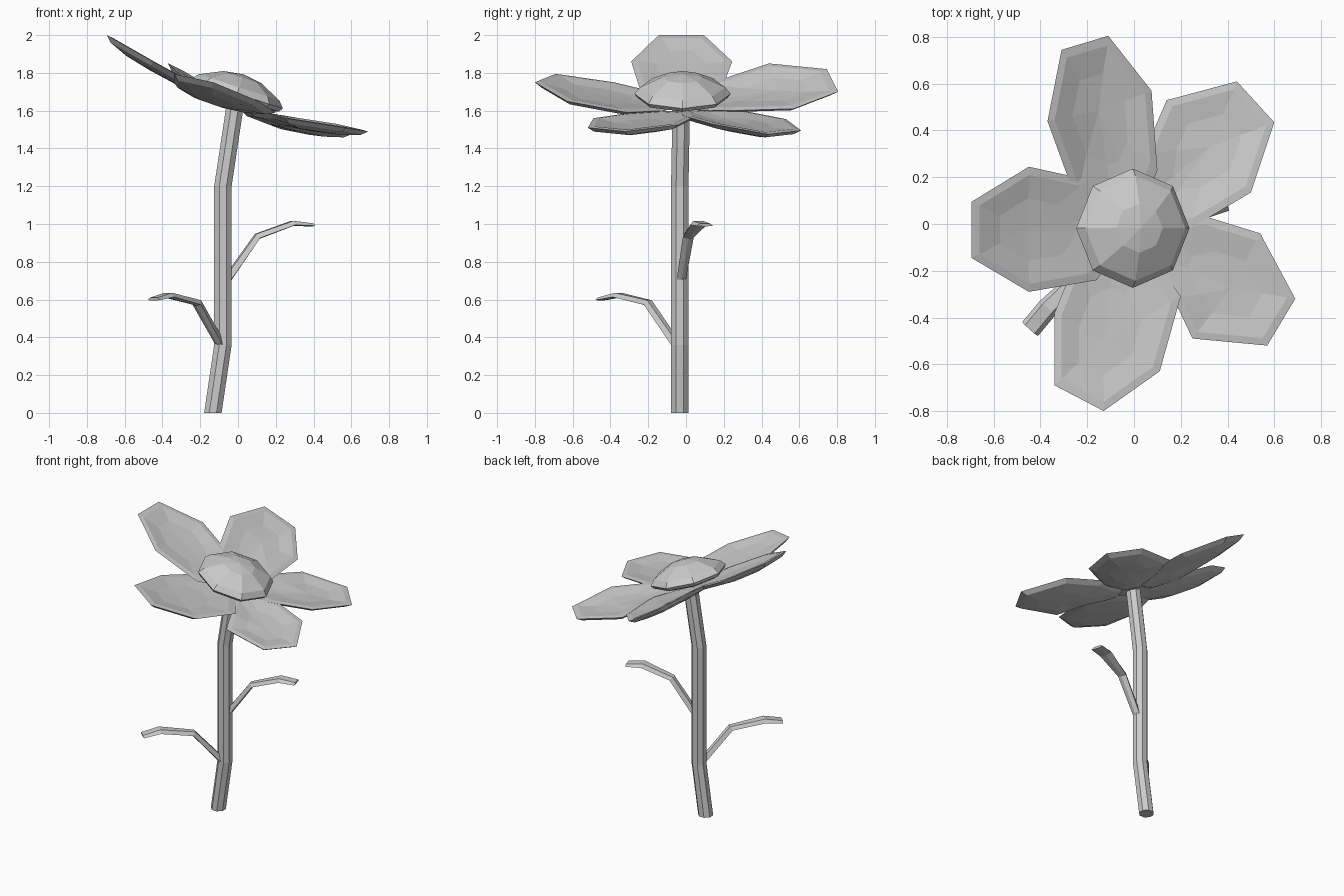
import bpy, bmesh, math
from mathutils import Vector, Matrix

if "Cube" in bpy.data.objects:
    bpy.data.objects.remove(bpy.data.objects["Cube"])


def make_object(name, bm):
    bmesh.ops.recalc_face_normals(bm, faces=bm.faces)
    mesh = bpy.data.meshes.new(name)
    bm.to_mesh(mesh)
    bm.free()
    obj = bpy.data.objects.new(name, mesh)
    bpy.context.collection.objects.link(obj)
    return obj


def loft(bm, rings, cap=True):
    """Skin a list of closed rings of points; returns the vertex rings."""
    vr = [[bm.verts.new(p) for p in ring] for ring in rings]
    for a, b in zip(vr, vr[1:]):
        n = len(a)
        for i in range(n):
            j = (i + 1) % n
            bm.faces.new((a[i], a[j], b[j], b[i]))
    if cap:
        bm.faces.new(vr[0])
        bm.faces.new(vr[-1])
    return vr


def fan(bm, ring, point):
    tip = bm.verts.new(point)
    for i in range(len(ring)):
        bm.faces.new((ring[i], ring[(i + 1) % len(ring)], tip))


# Stem: bent eight-sided tube
bm = bmesh.new()
path = [(-0.133, -0.033, 0), (-0.08, -0.033, 0.36), (-0.08, -0.033, 1.2), (-0.015, -0.025, 1.63)]
angles = [math.radians(22.5 + 45 * k) for k in range(8)]
loft(bm, [[Vector(p) + Vector((0.05 * math.cos(a), 0.05 * math.sin(a), 0)) for a in angles] for p in path])
make_object("stem", bm)

# Flower centre: tilted low dome
bm = bmesh.new()
profile = [(0.18, -0.04), (0.24, -0.022), (0.255, 0.0), (0.225, 0.035), (0.105, 0.092)]
rings = loft(bm, [[Vector((r * math.cos(k * math.pi / 4), r * math.sin(k * math.pi / 4), h))
                   for k in range(8)] for r, h in profile], cap=False)
fan(bm, rings[0], (0, 0, -0.08))
fan(bm, rings[-1], (0, 0, 0.108))
bm.transform(Matrix.Translation((-0.005, -0.018, 1.69)) @ Matrix.Rotation(math.radians(18), 4, 'Y'))
make_object("flower_centre", bm)

# Petals: cupped plates; outline = base, shoulder, tip, tip, shoulder, base
outlines = {
    "petal_back": [(0.1, 0.23, 1.6), (0.075, 0.57, 1.61), (-0.11, 0.805, 1.70),
                   (-0.31, 0.745, 1.82), (-0.37, 0.44, 1.85), (-0.25, 0.11, 1.74)],
    "petal_back_right": [(0.24, -0.02, 1.575), (0.5, 0.135, 1.53), (0.6, 0.435, 1.475),
                         (0.44, 0.61, 1.495), (0.14, 0.53, 1.555), (0.04, 0.3, 1.6)],
    "petal_front_right": [(0.17, -0.32, 1.585), (0.25, -0.49, 1.56), (0.57, -0.52, 1.51),
                          (0.69, -0.32, 1.49), (0.54, -0.04, 1.525), (0.28, 0.04, 1.565)],
    "petal_front": [(-0.24, -0.13, 1.69), (-0.34, -0.38, 1.75), (-0.34, -0.69, 1.795),
                    (-0.13, -0.8, 1.75), (0.11, -0.63, 1.65), (0.2, -0.31, 1.59)],
    "petal_left": [(-0.2, 0.19, 1.72), (-0.45, 0.245, 1.86), (-0.695, 0.095, 2.0),
                   (-0.695, -0.145, 2.0), (-0.45, -0.29, 1.86), (-0.16, -0.24, 1.7)],
}
root = Vector((0, -0.02, 1.605))
for name, pts in outlines.items():
    pts = [Vector(p) for p in pts]
    # narrow root hidden under the flower centre
    ring = pts + [root.lerp(pts[5], 0.3), root.lerp(pts[0], 0.3)]
    mid = sum(pts, Vector()) / 6
    up = (pts[1] - pts[4]).cross(pts[2] - pts[0])
    up.normalize()
    if up.z < 0:
        up = -up

    def inset(s, h):
        return [mid.lerp(p, s) + up * h for p in ring]

    bm = bmesh.new()
    rings = loft(bm, [inset(0.5, -0.045), inset(0.87, -0.025), inset(1.0, 0.0),
                      inset(0.87, 0.003), inset(0.5, -0.012)], cap=False)
    fan(bm, rings[0], mid - up * 0.05)
    fan(bm, rings[-1], mid - up * 0.016)
    make_object(name, bm)

# Leaves: thin arched straps widening to the tip
leaves = {
    "leaf_lower": [(-0.09, -0.05, 0.36), (-0.215, -0.2, 0.582), (-0.37, -0.36, 0.622), (-0.445, -0.45, 0.602)],
    "leaf_upper": [(-0.06, -0.03, 0.70), (0.105, 0.01, 0.935), (0.29, 0.065, 1.003), (0.395, 0.1, 0.995)],
}
for name, pts in leaves.items():
    pts = [Vector(p) for p in pts]
    along = pts[-1] - pts[0]
    side = Vector((-along.y, along.x, 0)).normalized()
    rings = []
    for i, (p, w, t) in enumerate(zip(pts, (0.025, 0.03, 0.045, 0.045), (0.02, 0.017, 0.014, 0.008))):
        tangent = (pts[min(i + 1, 3)] - pts[max(i - 1, 0)]).normalized()
        n = tangent.cross(side).normalized()
        if n.z < 0:
            n = -n
        rings.append([p - side * w - n * t * 0.6, p - n * t,
                      p + side * w - n * t * 0.6, p + side * w * 0.6 + n * t,
                      p - side * w * 0.6 + n * t])
    bm = bmesh.new()
    loft(bm, rings)
    make_object(name, bm)
